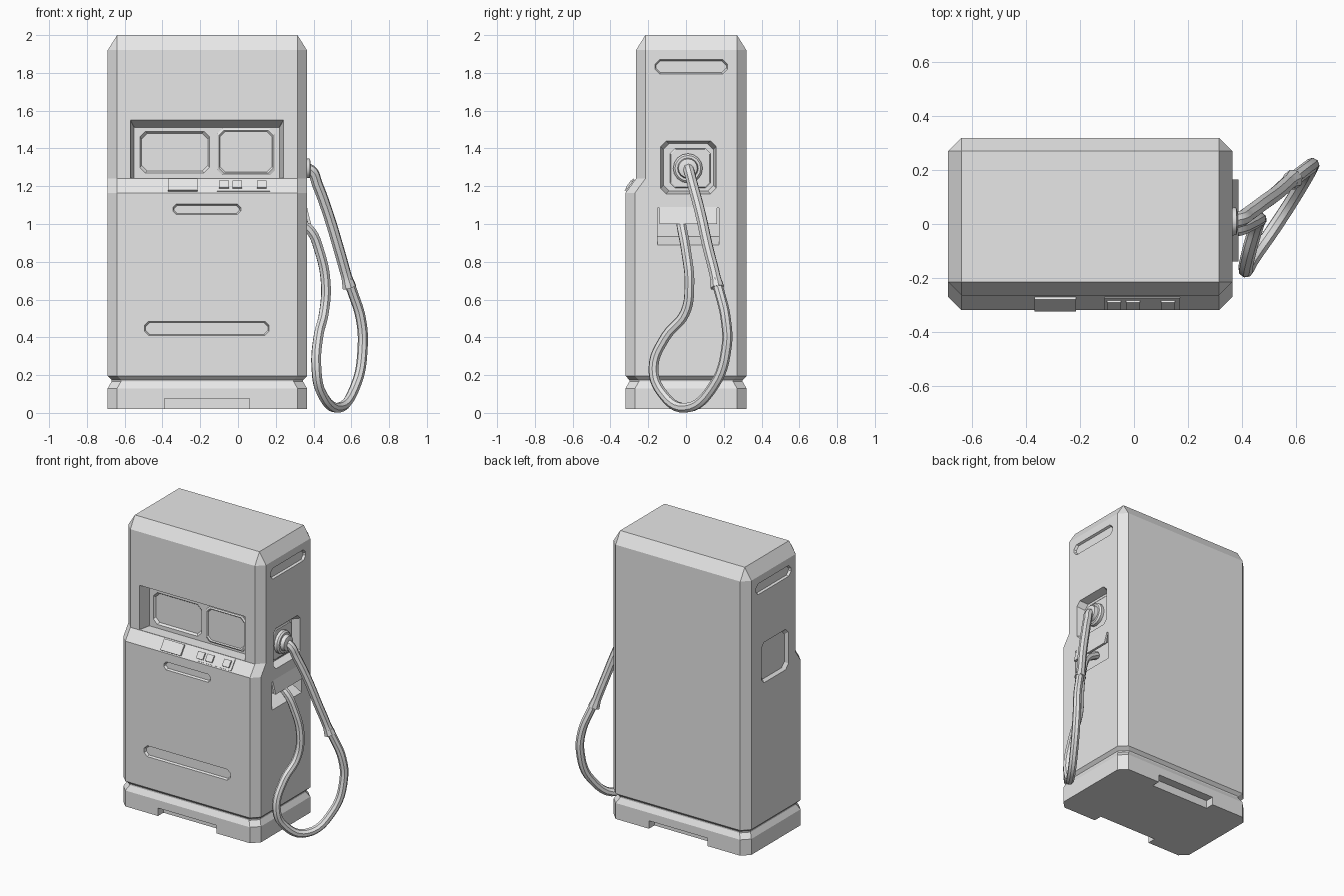
import bpy, bmesh, math
from mathutils import Vector

cube = bpy.data.objects.get("Cube")
if cube:
    bpy.data.objects.remove(cube, do_unlink=True)

grey = bpy.data.materials.new("light_grey")
grey.use_nodes = True
colour = (0.8, 0.8, 0.8, 1)
grey.diffuse_color = colour
grey.node_tree.nodes["Principled BSDF"].inputs["Base Color"].default_value = colour

X, Y, Z = Vector((1, 0, 0)), Vector((0, 1, 0)), Vector((0, 0, 1))
LEFT, RIGHT, FRONT, BACK = -0.69, 0.365, -0.32, 0.32
UPPER_FRONT, CH = -0.265, 0.05
PANEL = -0.185


def loft(name, rings):
    """Closed solid through a list of rings with equal point counts."""
    bm = bmesh.new()
    loops = [[bm.verts.new(p) for p in ring] for ring in rings]
    n = len(loops[0])
    for a, b in zip(loops, loops[1:]):
        for i in range(n):
            j = (i + 1) % n
            bm.faces.new((a[i], a[j], b[j], b[i]))
    bm.faces.new(loops[0])
    bm.faces.new(loops[-1])
    bmesh.ops.remove_doubles(bm, verts=bm.verts, dist=1e-5)
    bmesh.ops.recalc_face_normals(bm, faces=bm.faces)
    mesh = bpy.data.meshes.new(name)
    bm.to_mesh(mesh)
    bm.free()
    mesh.materials.append(grey)
    obj = bpy.data.objects.new(name, mesh)
    bpy.context.collection.objects.link(obj)
    return obj


def octagon(x0, x1, y0, y1, c):
    return [(x0 + c, y0), (x1 - c, y0), (x1, y0 + c), (x1, y1 - c),
            (x1 - c, y1), (x0 + c, y1), (x0, y1 - c), (x0, y0 + c)]


def panel(name, side, u, v, corner, steps, shift=0):
    """Cut-corner solid on a side; steps are (height, inset) along its normal."""
    at, across, normal = side
    rings = []
    for k, (height, inset) in enumerate(steps):
        drop = shift if k == len(steps) - 1 else 0
        pts = octagon(u[0] + inset, u[1] - inset, v[0] + inset - drop,
                      v[1] - inset - drop, corner)
        rings.append([at + across * a + Z * b + normal * height for a, b in pts])
    return loft(name, rings)


def carve(target, cutter):
    cutter.hide_render = True
    mod = target.modifiers.new("cut", "BOOLEAN")
    mod.operation = "DIFFERENCE"
    mod.solver = "EXACT"
    mod.object = cutter
    bpy.ops.object.select_all(action="DESELECT")
    bpy.context.view_layer.objects.active = target
    target.select_set(True)
    bpy.ops.object.modifier_apply(modifier=mod.name)
    bpy.data.objects.remove(cutter, do_unlink=True)


def recess(side, u, v, corner, depth, taper, shift=0):
    steps = [(0.03, 0), (0, 0), (-depth, taper)]
    carve(body, panel("cutter", side, u, v, corner, steps, shift))


def slab(name, profile, y0, y1):
    return loft(name, [[(x, y, z) for x, z in profile] for y in (y0, y1)])


# Cabinet with plinth groove, stepped console and bevelled top
levels = [(0.02, 0, FRONT), (0.13, 0, FRONT), (0.165, 0.02, FRONT),
          (0.175, 0.02, FRONT), (0.195, 0, FRONT), (1.165, 0, FRONT),
          (1.24, 0, UPPER_FRONT), (1.92, 0, UPPER_FRONT), (2.0, CH, UPPER_FRONT)]
rings = []
for z, inset, front in levels:
    c = 0 if z == 2.0 else CH
    rings.append([(x, y, z) for x, y in octagon(
        LEFT + inset, RIGHT - inset, front + inset, BACK - inset, c)])
body = loft("cabinet", rings)

lower = (Y * FRONT, X, -Y)
upper = (Y * UPPER_FRONT, X, -Y)
screen_wall = (Y * PANEL, X, -Y)
hose_side = (X * RIGHT, Y, X)
plain_side = (X * LEFT, Y, -X)

# Front recesses: display bay, first screen and two slots
recess(upper, (-0.57, 0.24), (1.242, 1.55), 0.001, UPPER_FRONT * -1 + PANEL, 0.02, 0.018)
recess(screen_wall, (-0.52, -0.15), (1.27, 1.49), 0.03, 0.015, 0.01)
recess(lower, (-0.345, 0.015), (1.05, 1.105), 0.018, 0.015, 0.006)
recess(lower, (-0.495, 0.165), (0.41, 0.485), 0.022, 0.015, 0.006)

# Side recesses: upper slots and square bays
for side, depth in ((hose_side, 0.055), (plain_side, 0.02)):
    recess(side, (-0.165, 0.22), (1.795, 1.87), 0.025, 0.015, 0.006)
    recess(side, (-0.135, 0.16), (1.16, 1.44), 0.03, depth, 0.015)

# Hose outlet pocket with a sloping floor
carve(body, slab("cutter", [(0.42, 1.085), (0.28, 1.085), (0.28, 0.935),
                            (0.365, 0.89), (0.42, 0.861)], -0.15, 0.175))

# Lifting notches under the plinth
for y in (FRONT, BACK):
    carve(body, slab("cutter", [(-0.39, -0.05), (0.06, -0.05), (0.06, 0.075),
                                (-0.39, 0.075)], y - 0.06, y + 0.06))

# Second screen
panel("raised_screen", screen_wall, (-0.11, 0.195), (1.26, 1.505), 0.025,
      [(-0.01, 0), (0.008, 0), (0.013, 0.01), (0.006, 0.016)])

# Console plates and buttons lying on the slope
slope_centre = Vector((0, (FRONT + UPPER_FRONT) / 2, 1.2025))
up = Vector((0, 0.055, 0.075)).normalized()
out = Vector((0, -0.075, 0.055)).normalized()


def console_part(name, x0, x1, half, height):
    rings = []
    for h in (-0.005, height):
        rings.append([slope_centre + X * x + up * v + out * h
                      for x, v in ((x0, -half), (x1, -half), (x1, half), (x0, half))])
    return loft(name, rings)


console_part("card_reader", -0.37, -0.215, 0.038, 0.012)
console_part("button_plate", -0.11, 0.17, 0.038, 0.006)
for i, x in enumerate((-0.1, -0.03, 0.1)):
    console_part(f"button_{i + 1}", x, x + 0.052, 0.024, 0.016)

# Nozzle socket
panel("socket_plate", hose_side, (-0.085, 0.13), (1.19, 1.4), 0.025,
      [(-0.06, 0), (-0.045, 0), (-0.04, 0.006)])
hub = []
for x, r in ((0.31, 0.078), (0.345, 0.078), (0.355, 0.068), (0.355, 0.055),
             (0.38, 0.05), (0.385, 0.03)):
    hub.append([(x, 0.01 + r * math.cos(math.tau * i / 16),
                 1.295 + r * math.sin(math.tau * i / 16)) for i in range(16)])
hub = loft("hose_socket", hub)

# Hood over the outlet pocket
slab("outlet_hood", [(0.355, 1.09), (0.365, 1.09), (0.387, 1.0), (0.37, 1.0)],
     -0.14, 0.165)


def hose(name, points, radius, flare=1.0):
    curve = bpy.data.curves.new(name, "CURVE")
    curve.dimensions = "3D"
    curve.bevel_depth = radius
    curve.bevel_resolution = 2
    curve.resolution_u = 6
    curve.use_fill_caps = True
    spline = curve.splines.new("BEZIER")
    spline.bezier_points.add(len(points) - 1)
    for bp, p in zip(spline.bezier_points, points):
        bp.co = p
        bp.handle_left_type = bp.handle_right_type = "AUTO"
    spline.bezier_points[-1].radius = flare
    curve.materials.append(grey)
    obj = bpy.data.objects.new(name, curve)
    bpy.context.collection.objects.link(obj)
    bpy.ops.object.select_all(action="DESELECT")
    bpy.context.view_layer.objects.active = obj
    obj.select_set(True)
    bpy.ops.object.convert(target="MESH")
    return bpy.context.view_layer.objects.active


# Hose: stiff upper arm with a flared end, then the hanging loop
arm = hose("hose_arm", [(0.33, 0.01, 1.295), (0.385, 0.015, 1.285), (0.42, 0.035, 1.21),
                        (0.475, 0.075, 1.06), (0.53, 0.115, 0.88),
                        (0.575, 0.155, 0.72), (0.59, 0.165, 0.665)], 0.029, 1.3)
loop = hose("hose_loop", [(0.58, 0.155, 0.71), (0.61, 0.18, 0.63), (0.65, 0.21, 0.5),
                          (0.66, 0.215, 0.35), (0.625, 0.15, 0.15), (0.53, 0.0, 0.027),
                          (0.44, -0.13, 0.11), (0.415, -0.172, 0.24), (0.425, -0.11, 0.4),
                          (0.455, -0.005, 0.53), (0.465, 0.018, 0.68),
                          (0.43, 0.0, 0.86), (0.38, -0.02, 0.97), (0.29, -0.03, 1.03)], 0.027)

for obj in (arm, loop, hub):
    bpy.ops.object.select_all(action="DESELECT")
    bpy.context.view_layer.objects.active = obj
    obj.select_set(True)
    bpy.ops.object.shade_smooth_by_angle(angle=math.radians(30))
